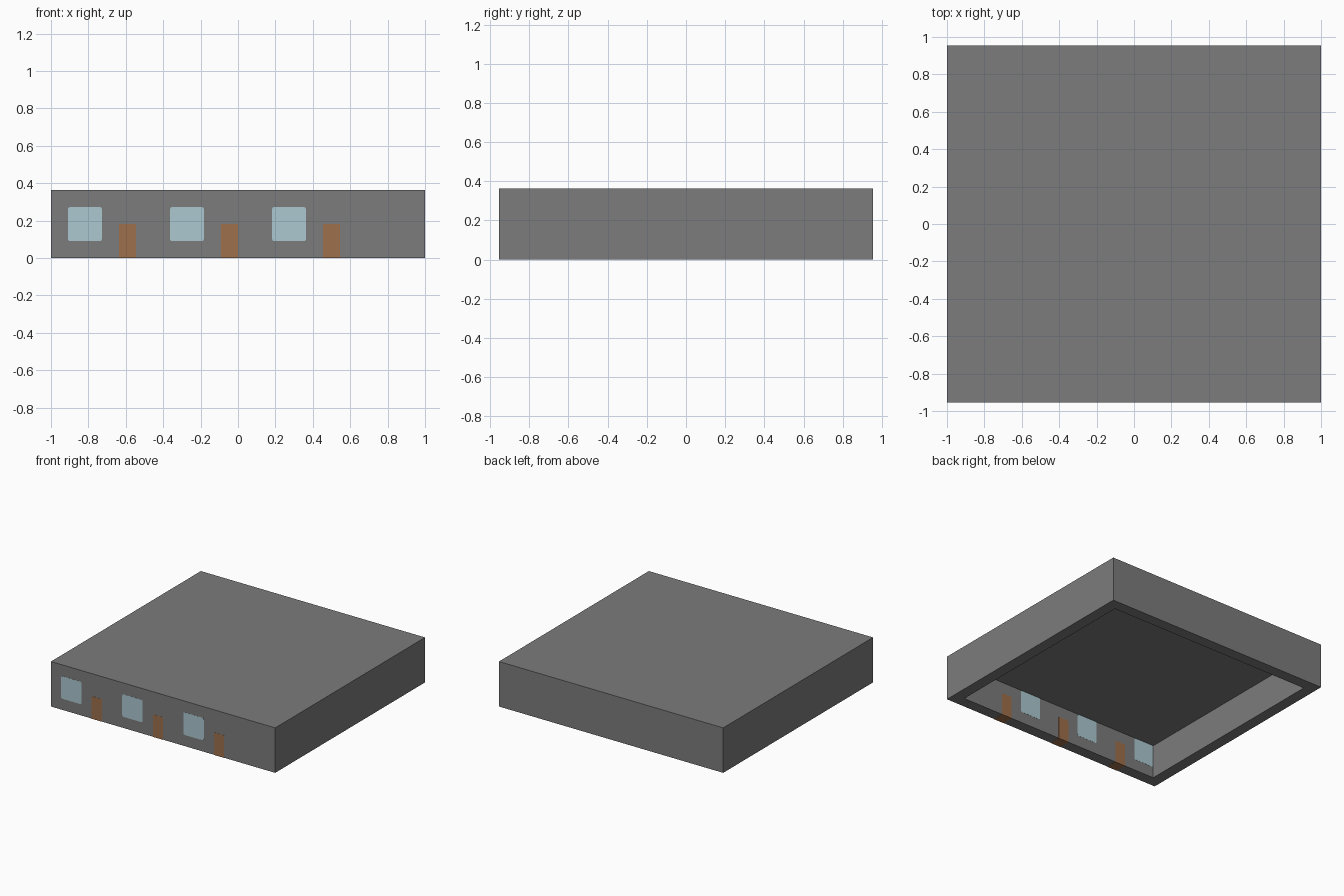
import bpy, bmesh
from mathutils import Vector

if "Cube" in bpy.data.objects:
    bpy.data.objects.remove(bpy.data.objects["Cube"], do_unlink=True)

U = 2 / 22            # wall module
W, D, H = 22 * U, 21 * U, 4 * U
PROUD = 0.001         # flush panels sit just clear of the wall


def material(name, rgb):
    m = bpy.data.materials.new(name)
    m.use_nodes = True
    m.diffuse_color = (*rgb, 1)
    bsdf = next(n for n in m.node_tree.nodes if n.type == 'BSDF_PRINCIPLED')
    bsdf.inputs["Base Color"].default_value = (*rgb, 1)
    return m


grey = material("grey_wall", (0.2, 0.2, 0.2))
orange = material("brown_door", (0.34, 0.16, 0.07))
blue = material("pale_blue_glass", (0.41, 0.58, 0.63))


def box(lo, hi):
    bm = bmesh.new()
    bmesh.ops.create_cube(bm, size=1)
    lo, hi = Vector(lo), Vector(hi)
    for v in bm.verts:
        v.co = (lo + hi) / 2 + v.co * (hi - lo)
    return bm


def finish(bm, name, mat):
    bmesh.ops.recalc_face_normals(bm, faces=bm.faces)
    mesh = bpy.data.meshes.new(name)
    bm.to_mesh(mesh)
    bm.free()
    mesh.materials.append(mat)
    obj = bpy.data.objects.new(name, mesh)
    bpy.context.collection.objects.link(obj)


# Building shell: walls and roof, open underneath
bm = box((-W / 2, -D / 2, PROUD), (W / 2, D / 2, H))
floor = min(bm.faces, key=lambda f: f.calc_center_median().z)
bmesh.ops.inset_region(bm, faces=[floor], thickness=U, use_even_offset=True)
floor = [f for f in bm.faces if all(v.co.z < U and abs(v.co.x) < W / 2 - U / 2 for v in f.verts)]
ceiling = bmesh.ops.extrude_discrete_faces(bm, faces=floor)["faces"]
for f in ceiling:
    for v in f.verts:
        v.co.z = 3 * U
finish(bm, "building_shell", grey)

# Doors and windows run right through the front wall
front, inner = -D / 2 - PROUD, -D / 2 + U + PROUD
for i in range(3):
    x = -W / 2 + (1 + 6 * i) * U
    bm = box((x, front, U), (x + 2 * U, inner, 3 * U))
    corners = [e for e in bm.edges if abs(e.verts[0].co.y - e.verts[1].co.y) > U / 2]
    bmesh.ops.bevel(bm, geom=corners, offset=0.012, segments=3, profile=0.5, affect='EDGES')
    finish(bm, f"window_{i + 1}", blue)

    bm = box((x + 3 * U, front, 0), (x + 4 * U, inner, 2 * U))
    finish(bm, f"door_{i + 1}", orange)
